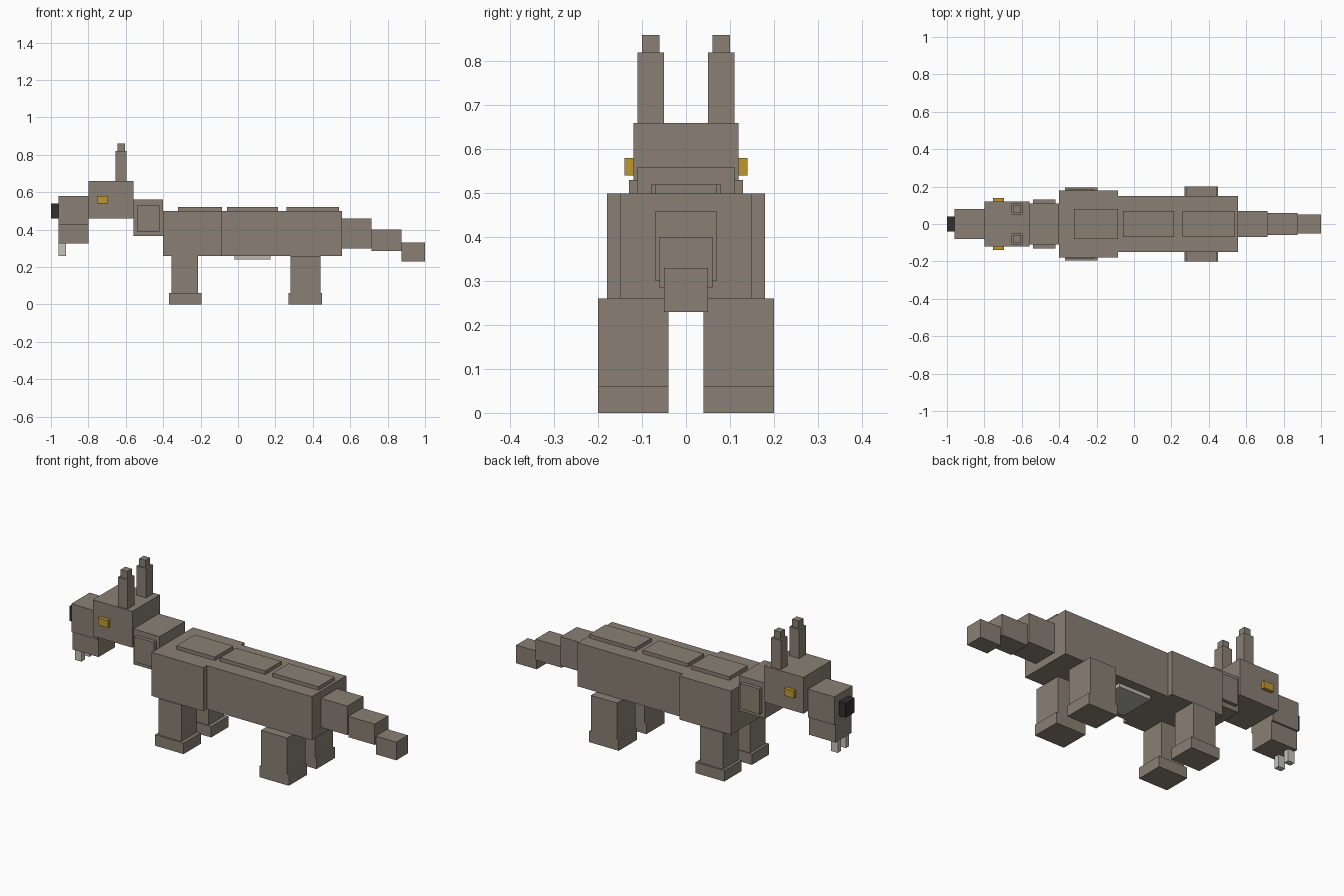
import bpy

default_cube = bpy.data.objects.get("Cube")
if default_cube:
    bpy.data.objects.remove(default_cube, do_unlink=True)


def material(name, rgb):
    # Convert 0-255 display values to linear colour
    linear = [((c / 255 + 0.055) / 1.055) ** 2.4 for c in rgb] + [1]
    mat = bpy.data.materials.new(name)
    mat.use_nodes = True
    mat.diffuse_color = linear
    mat.node_tree.nodes["Principled BSDF"].inputs["Base Color"].default_value = linear
    return mat


fur = material("grey_brown_fur", (138, 128, 116))
pale = material("pale_belly", (190, 184, 173))
bone = material("bone", (202, 197, 187))
amber = material("amber", (190, 152, 48))
dark = material("dark_nose", (52, 45, 48))


def box(name, x, y, z, mat=fur):
    # Box from (min, max) ranges on each axis
    bpy.ops.mesh.primitive_cube_add(size=1, location=[sum(r) / 2 for r in (x, y, z)])
    obj = bpy.context.object
    obj.name = name
    obj.scale = [r[1] - r[0] for r in (x, y, z)]
    bpy.ops.object.transform_apply(location=False, rotation=False, scale=True)
    obj.data.materials.append(mat)


def middle(name, x, half, z, mat=fur):
    box(name, x, (-half, half), z, mat)


def pair(name, x, y, z, mat=fur):
    box(name + "_near", x, (-y[1], -y[0]), z, mat)
    box(name + "_far", x, y, z, mat)


# Torso
middle("chest", (-0.40, -0.085), 0.18, (0.26, 0.50))
middle("body", (-0.085, 0.555), 0.15, (0.26, 0.50))
middle("belly_patch", (-0.02, 0.175), 0.10, (0.24, 0.26), pale)
middle("back_plate_front", (-0.32, -0.085), 0.08, (0.50, 0.52))
middle("back_plate_middle", (-0.06, 0.215), 0.07, (0.50, 0.52))
middle("back_plate_rear", (0.26, 0.54), 0.07, (0.50, 0.52))

# Tail, stepping down
middle("tail_base", (0.555, 0.715), 0.07, (0.30, 0.46))
middle("tail_middle", (0.715, 0.875), 0.06, (0.285, 0.40))
middle("tail_tip", (0.875, 1.0), 0.05, (0.23, 0.33))

# Neck and head
middle("neck", (-0.56, -0.40), 0.11, (0.365, 0.56))
pair("neck_tuft", (-0.54, -0.42), (0.11, 0.13), (0.39, 0.53))
middle("head", (-0.80, -0.56), 0.12, (0.46, 0.66))
middle("snout", (-0.96, -0.80), 0.08, (0.425, 0.58))
middle("jaw", (-0.96, -0.80), 0.07, (0.325, 0.425))
middle("nose", (-1.0, -0.96), 0.04, (0.46, 0.54), dark)
pair("fang", (-0.96, -0.92), (0.02, 0.05), (0.26, 0.325), bone)
pair("eye", (-0.755, -0.695), (0.12, 0.14), (0.54, 0.58), amber)
pair("ear", (-0.655, -0.595), (0.05, 0.11), (0.66, 0.82))
pair("ear_tip", (-0.645, -0.605), (0.06, 0.10), (0.82, 0.86))

# Legs and feet
pair("front_leg", (-0.355, -0.215), (0.05, 0.185), (0.06, 0.26))
pair("front_foot", (-0.37, -0.195), (0.045, 0.195), (0, 0.06))
pair("hind_leg", (0.28, 0.44), (0.04, 0.20), (0.06, 0.26))
pair("hind_foot", (0.27, 0.45), (0.04, 0.20), (0, 0.06))
